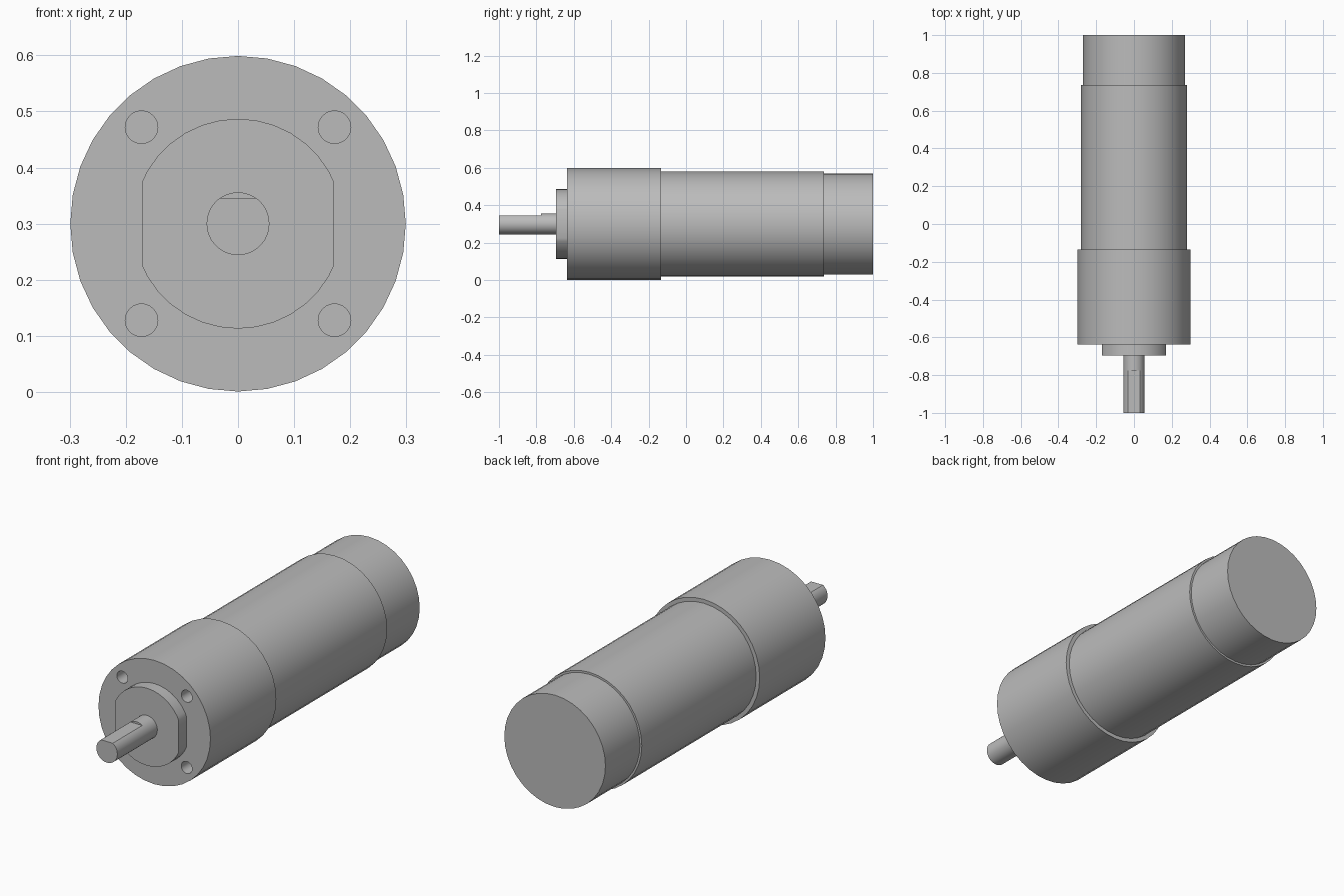
import bpy
from math import pi

if "Cube" in bpy.data.objects:
    bpy.data.objects.remove(bpy.data.objects["Cube"], do_unlink=True)

AXIS_Z = 0.3
steel = bpy.data.materials.new("grey steel")
steel.use_nodes = True
grey = (0.5, 0.5, 0.5, 1)
steel.diffuse_color = grey
steel.node_tree.nodes["Principled BSDF"].inputs["Base Color"].default_value = grey


def rod(name, radius, front, back, x=0, z=AXIS_Z, sides=36):
    """Cylinder lying along y between two depths."""
    bpy.ops.mesh.primitive_cylinder_add(
        vertices=sides, radius=radius, depth=back - front,
        location=(x, (front + back) / 2, z), rotation=(pi / 2, 0, 0))
    part = bpy.context.object
    part.name = name
    part.data.materials.append(steel)
    return part


def block(centre, size):
    """Box used as a cutter."""
    bpy.ops.mesh.primitive_cube_add(size=1, location=centre)
    box = bpy.context.object
    box.scale = size
    box.data.materials.append(steel)
    return box


def cut(part, cutters):
    """Subtract the cutters, bake the result and discard them."""
    for cutter in cutters:
        cutter.hide_render = True
        mod = part.modifiers.new("cut", 'BOOLEAN')
        mod.operation = 'DIFFERENCE'
        mod.solver = 'EXACT'
        mod.object = cutter
    graph = bpy.context.evaluated_depsgraph_get()
    baked = bpy.data.meshes.new_from_object(part.evaluated_get(graph))
    part.modifiers.clear()
    part.data = baked
    for cutter in cutters:
        bpy.data.objects.remove(cutter, do_unlink=True)


# Stepped body: gearbox, motor can and rear cap
gearbox = rod("gearbox", 0.299, -0.637, -0.135)
motor_can = rod("motor_can", 0.28, -0.135, 0.737)
rear_cap = rod("rear_cap", 0.27, 0.737, 1.0)

# Four blind mounting holes in the gearbox face
cut(gearbox, [rod("hole_cutter", 0.029, -0.7, -0.53, sx * 0.172, AXIS_Z + sz * 0.172)
              for sx in (-1, 1) for sz in (-1, 1)])

# Front boss with a flat on each side
boss = rod("front_boss", 0.187, -0.695, -0.637)
cut(boss, [block((s * 0.27, -0.66, AXIS_Z), (0.2, 0.3, 0.6)) for s in (-1, 1)])

# Output shaft with a flat on top of its free end
shaft = rod("output_shaft", 0.056, -1.0, -0.695)
cut(shaft, [block((0, -0.925, AXIS_Z + 0.096), (0.3, 0.3, 0.1))])

# Smooth round walls, crisp edges
for part in (gearbox, motor_can, rear_cap, boss, shaft):
    bpy.ops.object.select_all(action='DESELECT')
    part.select_set(True)
    bpy.context.view_layer.objects.active = part
    bpy.ops.object.shade_smooth_by_angle(angle=pi / 6)
